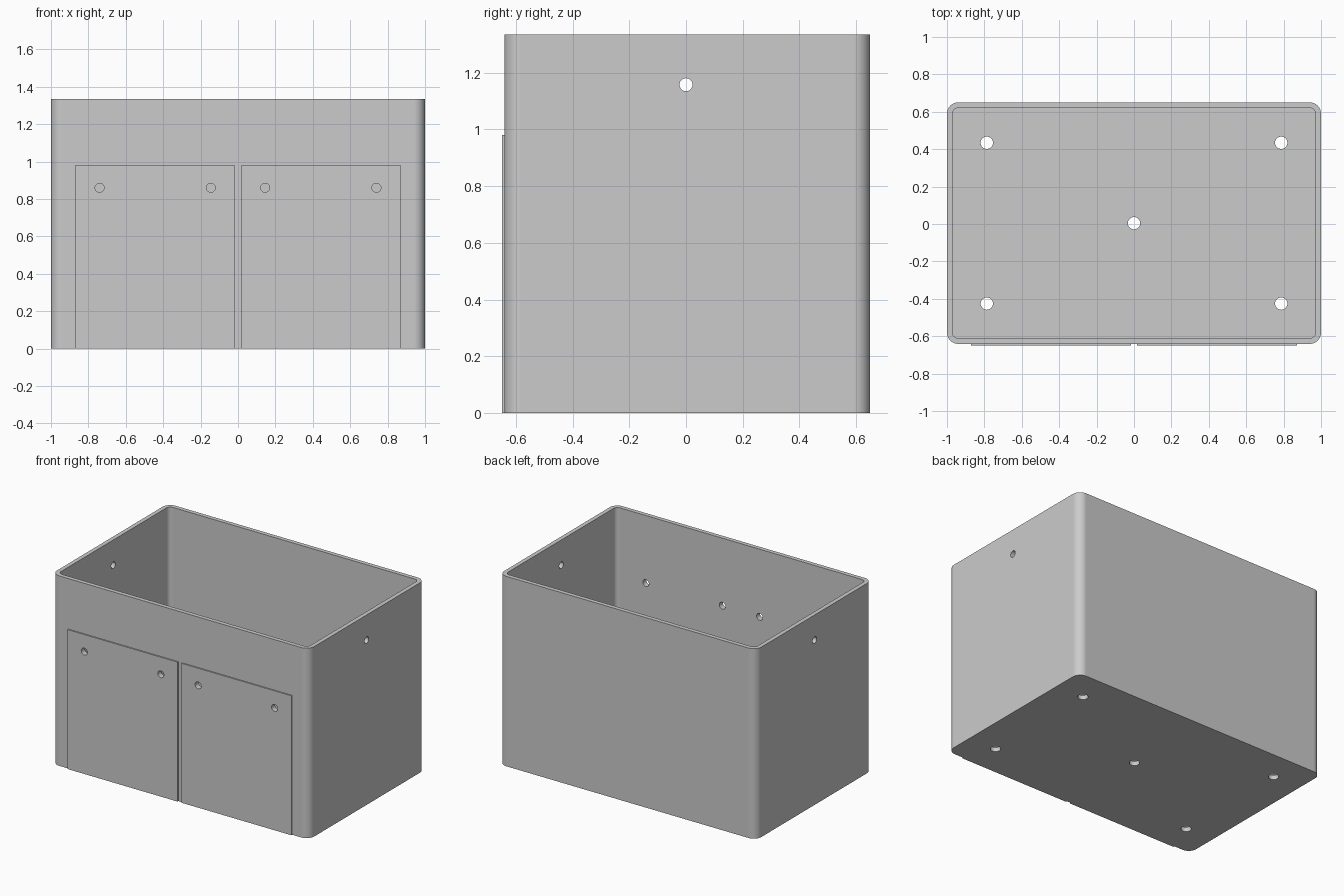
import bpy, bmesh, math
from mathutils import Matrix, Vector

cube = bpy.data.objects.get("Cube")
if cube:
    bpy.data.objects.remove(cube, do_unlink=True)

# Overall sizes
HEIGHT, WALL, RADIUS = 1.335, 0.03, 0.06
FRONT, BACK = -0.641, 0.65
MID_Y = (FRONT + BACK) / 2

grey = bpy.data.materials.new("light_grey")
grey.use_nodes = True
colour = (0.6, 0.6, 0.6, 1)
grey.diffuse_color = colour
grey.node_tree.nodes["Principled BSDF"].inputs["Base Color"].default_value = colour


def make_object(name, bm):
    bmesh.ops.recalc_face_normals(bm, faces=bm.faces)
    mesh = bpy.data.meshes.new(name)
    bm.to_mesh(mesh)
    bm.free()
    mesh.materials.append(grey)
    obj = bpy.data.objects.new(name, mesh)
    bpy.context.collection.objects.link(obj)
    return obj


def rounded_ring(bm, inset, z, steps=10):
    """Loop of vertices around the tub outline, inset from the outside."""
    r = RADIUS - inset
    half_x, half_y = 1 - RADIUS, (BACK - FRONT) / 2 - RADIUS
    verts = []
    for corner, (sx, sy) in enumerate(((1, 1), (-1, 1), (-1, -1), (1, -1))):
        for i in range(steps + 1):
            a = (corner + i / steps) * math.pi / 2
            verts.append(bm.verts.new((sx * half_x + r * math.cos(a),
                                       MID_Y + sy * half_y + r * math.sin(a), z)))
    return verts


def bore(bm, centre, axis, radius, depth):
    turn = Vector((0, 0, 1)).rotation_difference(Vector(axis)).to_matrix().to_4x4()
    bmesh.ops.create_cone(bm, cap_ends=True, segments=32, radius1=radius,
                          radius2=radius, depth=depth,
                          matrix=Matrix.Translation(centre) @ turn)


# Open tub: outer wall, rim, inner wall and floor
bm = bmesh.new()
rings = [rounded_ring(bm, 0, 0), rounded_ring(bm, 0, HEIGHT),
         rounded_ring(bm, WALL, HEIGHT), rounded_ring(bm, WALL, WALL)]
for low, high in zip(rings, rings[1:]):
    for i in range(len(low)):
        j = (i + 1) % len(low)
        bm.faces.new((low[i], low[j], high[j], high[i]))
bm.faces.new(rings[0])
bm.faces.new(rings[-1])
parts = [make_object("tub", bm)]

# Thin door panels on the front
for name, side in (("left_door_panel", 1), ("right_door_panel", -1)):
    bm = bmesh.new()
    bmesh.ops.create_cube(bm, size=1, matrix=Matrix.Translation((side * 0.443, -0.6455, 0.49))
                          @ Matrix.Diagonal((0.855, 0.009, 0.98, 1)))
    parts.append(make_object(name, bm))

# Drill bits for the front, side and floor holes
bm = bmesh.new()
for side in (-1, 1):
    for x in (0.145, 0.74):
        bore(bm, (side * x, FRONT, 0.86), (0, 1, 0), 0.024, 0.2)
    bore(bm, (side, 0, 1.158), (1, 0, 0), 0.023, 0.2)
    for y in (-0.43, 0.43):
        bore(bm, (side * 0.787, MID_Y + y, 0), (0, 0, 1), 0.033, 0.2)
bore(bm, (0, MID_Y, 0), (0, 0, 1), 0.033, 0.2)
drill = make_object("hole_cutter", bm)
drill.hide_render = True

# Cut the holes and bake them in, then drop the cutter
for obj in parts:
    cut = obj.modifiers.new("holes", "BOOLEAN")
    cut.operation, cut.solver, cut.object = "DIFFERENCE", "EXACT", drill
bpy.context.view_layer.update()
for obj in parts:
    graph = bpy.context.evaluated_depsgraph_get()
    baked = bpy.data.meshes.new_from_object(obj.evaluated_get(graph))
    obj.modifiers.clear()
    obj.data = baked
bpy.data.objects.remove(drill, do_unlink=True)

# Smooth round corners and bores, crisp edges, flat walls
for obj in parts:
    bpy.ops.object.select_all(action="DESELECT")
    obj.select_set(True)
    bpy.context.view_layer.objects.active = obj
    bpy.ops.object.shade_smooth_by_angle(angle=math.radians(30))
    weighted = obj.modifiers.new("flat_walls", "WEIGHTED_NORMAL")
    weighted.keep_sharp = True
